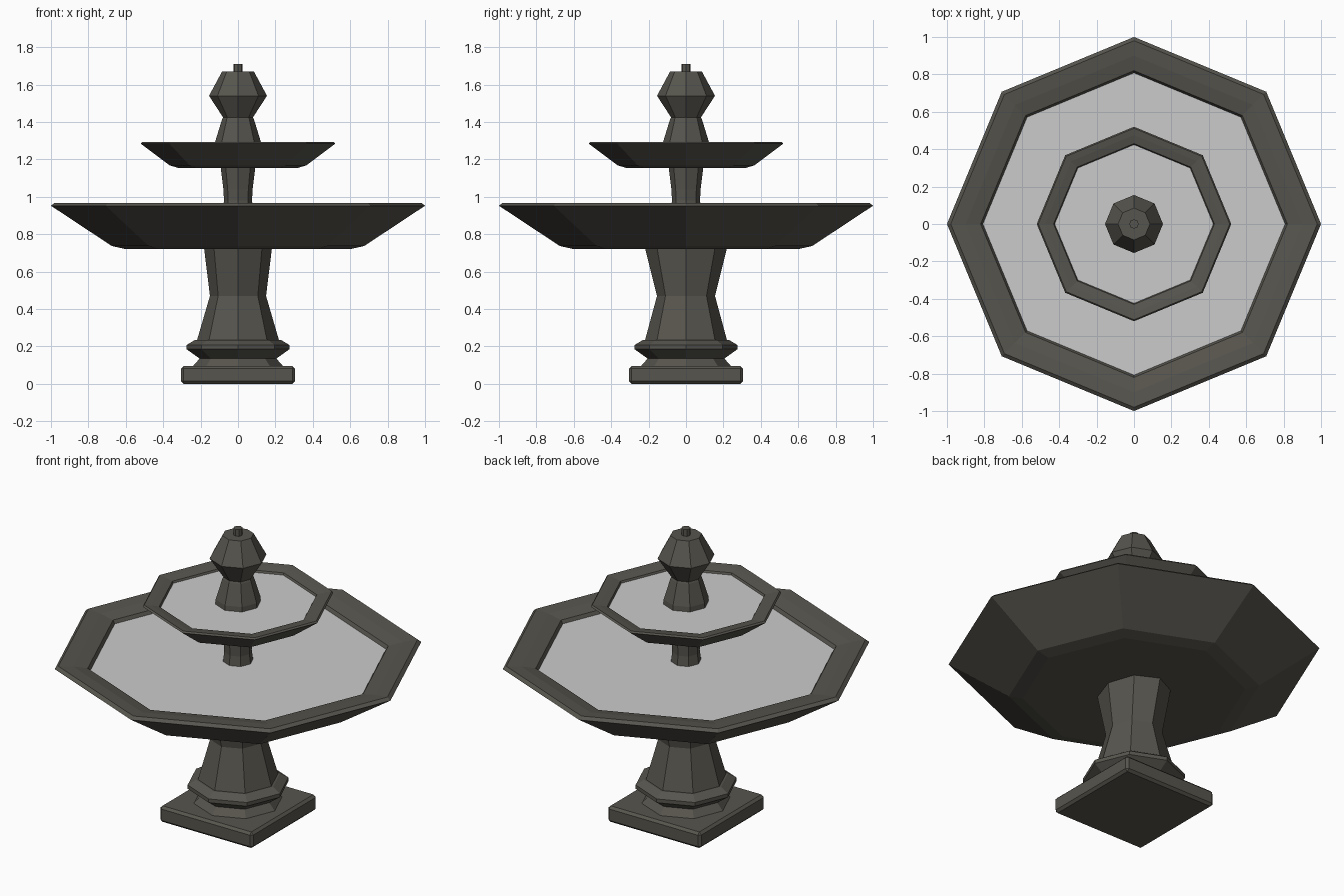
import bpy, bmesh
from math import sin, cos, pi

if "Cube" in bpy.data.objects:
    bpy.data.objects.remove(bpy.data.objects["Cube"])


def material(name, color):
    m = bpy.data.materials.new(name)
    m.diffuse_color = color
    m.use_nodes = True
    m.node_tree.nodes["Principled BSDF"].inputs["Base Color"].default_value = m.diffuse_color
    return m


stone = material("dark_stone", (0.095, 0.09, 0.075, 1))
water = material("still_water", (0.65, 0.65, 0.65, 1))


def finish(name, bm, mat):
    bmesh.ops.recalc_face_normals(bm, faces=bm.faces[:])
    mesh = bpy.data.meshes.new(name)
    bm.to_mesh(mesh)
    bm.free()
    mesh.materials.append(mat)
    obj = bpy.data.objects.new(name, mesh)
    bpy.context.collection.objects.link(obj)
    return obj


def turned(name, profile, mat=stone, sides=8):
    """Stack faceted rings of (z, x radius[, y radius]) and cap both ends."""
    bm = bmesh.new()
    rings = []
    for z, rx, *ry in profile:
        r2 = ry[0] if ry else rx
        rings.append([bm.verts.new((rx * cos(2 * pi * i / sides),
                                    r2 * sin(2 * pi * i / sides), z))
                      for i in range(sides)])
    for a, b in zip(rings, rings[1:]):
        for i in range(sides):
            j = (i + 1) % sides
            bm.faces.new((a[i], a[j], b[j], b[i]))
    bm.faces.new(rings[0])
    bm.faces.new(rings[-1])
    return finish(name, bm, mat)


def pool(name, z, r):
    """Flat octagonal sheet of water."""
    bm = bmesh.new()
    bm.faces.new([bm.verts.new((r * cos(pi * i / 4), r * sin(pi * i / 4), z))
                  for i in range(8)])
    bm.normal_update()
    finish(name, bm, water)


# Square plinth with chamfered edges
bm = bmesh.new()
bmesh.ops.create_cube(bm, size=1)
for v in bm.verts:
    v.co = (v.co.x * 0.61, v.co.y * 0.61, v.co.z * 0.095 + 0.0475)
bmesh.ops.bevel(bm, geom=bm.edges[:], offset=0.014, segments=1, affect='EDGES')
finish("plinth", bm, stone)

# Moulded foot and waisted pedestal, slightly narrower across the front
turned("foot_moulding", [(0.09, 0.245), (0.135, 0.205), (0.185, 0.275),
                         (0.207, 0.275), (0.235, 0.23)])
turned("pedestal", [(0.23, 0.22), (0.47, 0.15, 0.155), (0.73, 0.182, 0.22)])

# Lower basin and its water
turned("lower_basin", [(0.72, 0.60), (0.737, 0.675), (0.952, 1.0), (0.968, 0.98),
                       (0.96, 0.90), (0.943, 0.82), (0.90, 0.795)])
pool("lower_water", 0.924, 0.808)

# Stem between the basins
turned("stem", [(0.90, 0.085), (0.98, 0.075), (1.04, 0.078), (1.16, 0.093)])

# Upper basin and its water
turned("upper_basin", [(1.153, 0.315), (1.168, 0.365), (1.284, 0.52), (1.293, 0.512),
                       (1.288, 0.475), (1.278, 0.43), (1.25, 0.415)])
pool("upper_water", 1.267, 0.424)

# Finial and spout
turned("finial", [(1.25, 0.125), (1.295, 0.122), (1.415, 0.085), (1.425, 0.08),
                  (1.54, 0.155), (1.67, 0.085)])
turned("spout", [(1.66, 0.025), (1.71, 0.025)])
